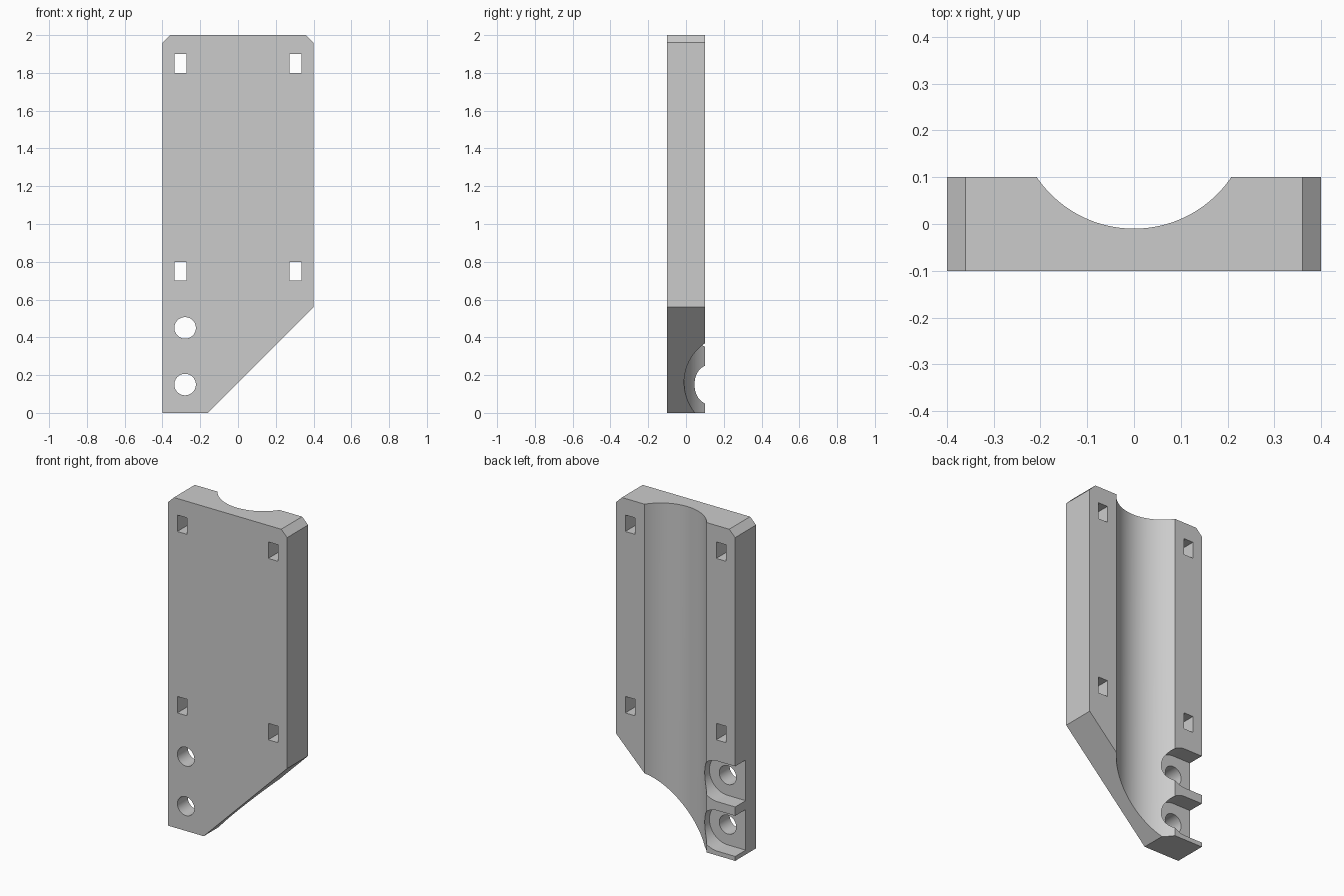
import bpy, bmesh, math
from mathutils import Vector

cube = bpy.data.objects.get("Cube")
if cube:
    bpy.data.objects.remove(cube, do_unlink=True)

grey = bpy.data.materials.new("light_grey")
grey.use_nodes = True
grey.diffuse_color = (0.6, 0.6, 0.6, 1)
grey.node_tree.nodes["Principled BSDF"].inputs["Base Color"].default_value = (0.6, 0.6, 0.6, 1)


def prism(name, outline, start, sweep):
    """Extrude a closed outline of 3D points, offset by start, along sweep."""
    bm = bmesh.new()
    face = bm.faces.new([bm.verts.new(Vector(p) + Vector(start)) for p in outline])
    moved = bmesh.ops.extrude_face_region(bm, geom=[face])["geom"]
    verts = [g for g in moved if isinstance(g, bmesh.types.BMVert)]
    bmesh.ops.translate(bm, verts=verts, vec=sweep)
    bmesh.ops.recalc_face_normals(bm, faces=bm.faces)
    mesh = bpy.data.meshes.new(name)
    bm.to_mesh(mesh)
    bm.free()
    mesh.materials.append(grey)
    obj = bpy.data.objects.new(name, mesh)
    bpy.context.collection.objects.link(obj)
    return obj


def arc(radius, start, end, steps):
    """Points of an arc in degrees, including both ends."""
    angles = [math.radians(start + (end - start) * i / steps) for i in range(steps + 1)]
    return [(radius * math.cos(a), radius * math.sin(a)) for a in angles]


# Plate outline with clipped top corners and a slanted lower edge
outline = [(-0.4, 0), (-0.16, 0), (0.4, 0.56), (0.4, 1.96),
           (0.36, 2), (-0.36, 2), (-0.4, 1.96)]
plate = prism("mounting_plate", [(x, 0, z) for x, z in outline], (0, -0.1, 0), (0, 0.2, 0))

# Round channel down the back
circle = arc(0.2516, 0, 360, 128)[:-1]
cutters = [prism("channel_cutter", [(x, y, 0) for x, y in circle],
                 (0, 0.2416, -0.1), (0, 0, 2.2))]

# Bolt holes, each with a pocket open to the side edge
hole = [(x, 0, z) for x, z in arc(0.057, 0, 360, 48)[:-1]]
pocket_r = 0.123
pocket = [(x, 0, z) for x, z in arc(pocket_r, -90, 90, 32)]
pocket += [(-0.3, 0, pocket_r), (-0.3, 0, -pocket_r)]
for z in (0.15, 0.45):
    cutters.append(prism("bolt_hole_cutter", hole, (-0.28, -0.2, z), (0, 0.4, 0)))
    cutters.append(prism("pocket_cutter", pocket, (-0.28, 0, z), (0, 0.3, 0)))

# Strap slots near the four corners
slot = [(-0.032, 0, -0.05), (0.032, 0, -0.05), (0.032, 0, 0.05), (-0.032, 0, 0.05)]
for x in (-0.305, 0.305):
    for z in (0.75, 1.85):
        cutters.append(prism("strap_slot_cutter", slot, (x, -0.2, z), (0, 0.4, 0)))

# Cut everything out of the plate
bpy.context.view_layer.objects.active = plate
for cutter in cutters:
    mod = plate.modifiers.new("cut", 'BOOLEAN')
    mod.operation = 'DIFFERENCE'
    mod.solver = 'EXACT'
    mod.object = cutter
    bpy.ops.object.modifier_apply(modifier=mod.name)
    bpy.data.objects.remove(cutter, do_unlink=True)

bpy.ops.object.select_all(action='DESELECT')
plate.select_set(True)
bpy.ops.object.shade_smooth_by_angle(angle=math.radians(25))
